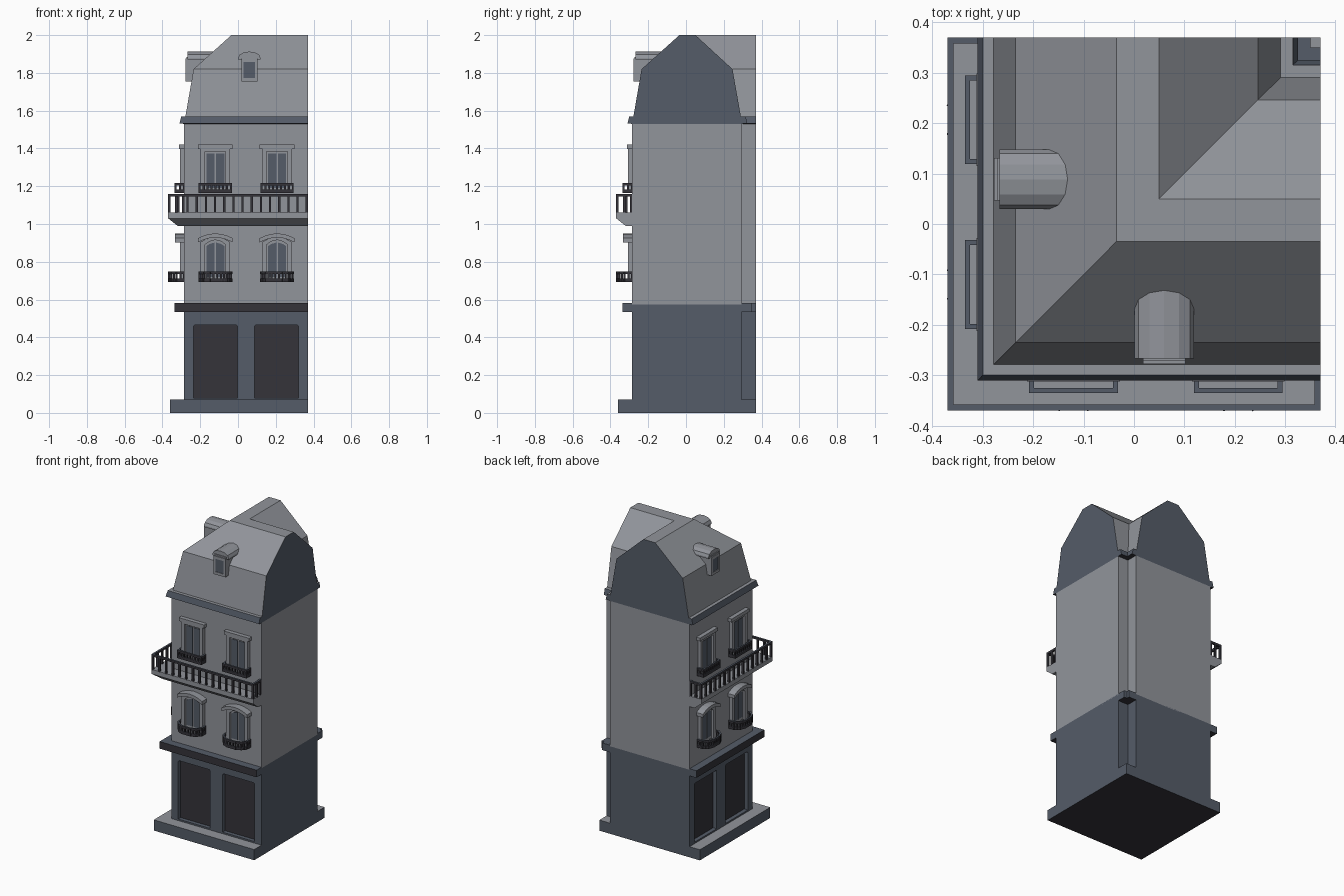
import bpy, bmesh, math
from mathutils import Vector

if "Cube" in bpy.data.objects:
    bpy.data.objects.remove(bpy.data.objects["Cube"])

END, WALL = 0.37, -0.285


def material(name, rgb):
    m = bpy.data.materials.new(name)
    m.diffuse_color = (*rgb, 1)
    m.use_nodes = True
    m.node_tree.nodes["Principled BSDF"].inputs["Base Color"].default_value = m.diffuse_color
    return m


GREY = material("light_stone", (0.285, 0.298, 0.327))
BLUE = material("slate_blue", (0.09, 0.107, 0.14))
BLACK = material("dark_iron", (0.035, 0.034, 0.042))


def prism(bm, pts, vec):
    a = [bm.verts.new(p) for p in pts]
    b = [bm.verts.new(Vector(p) + Vector(vec)) for p in pts]
    bm.faces.new(a)
    bm.faces.new(b[::-1])
    for i in range(len(a)):
        j = (i + 1) % len(a)
        bm.faces.new((a[i], b[i], b[j], a[j]))


def box(bm, x0, x1, y0, y1, z0, z1):
    prism(bm, [(x0, y0, z0), (x1, y0, z0), (x1, y1, z0), (x0, y1, z0)], (0, 0, z1 - z0))


def finish(name, bm, mats, rule=None, both=False, shift=0.0):
    # both: repeat the front geometry on the left street side by swapping x and y
    if both:
        new = bmesh.ops.duplicate(bm, geom=bm.verts[:] + bm.edges[:] + bm.faces[:])["geom"]
        for v in new:
            if isinstance(v, bmesh.types.BMVert):
                v.co = (v.co.y, v.co.x + shift, v.co.z)
        for f in new:
            if isinstance(f, bmesh.types.BMFace):
                f.normal_flip()
    bm.normal_update()
    bmesh.ops.recalc_face_normals(bm, faces=bm.faces[:])
    bm.normal_update()
    if rule:
        for f in bm.faces:
            f.material_index = rule(f.normal, f.calc_center_median())
    me = bpy.data.meshes.new(name)
    bm.to_mesh(me)
    bm.free()
    for m in mats:
        me.materials.append(m)
    ob = bpy.data.objects.new(name, me)
    bpy.context.collection.objects.link(ob)
    return ob


def sweep(name, profile, mats, rule=None):
    # run a closed (offset, z) profile round the L-shaped plan
    bm = bmesh.new()
    rows = [[bm.verts.new(p) for p in sec] for sec in (
        [(END, u, z) for u, z in profile],
        [(u, u, z) for u, z in profile],
        [(u, END, z) for u, z in profile])]
    n = len(profile)
    for a, b in zip(rows, rows[1:]):
        for i in range(n):
            j = (i + 1) % n
            bm.faces.new((a[i], a[j], b[j], b[i]))
    bm.faces.new(rows[0])
    bm.faces.new(rows[-1][::-1])
    return finish(name, bm, mats, rule)


def rect(u0, u1, z0, z1):
    return [(u0, z0), (u1, z0), (u1, z1), (u0, z1)]


# colour rules by face direction
def grey_top_black_bottom(n, c):
    return 1 if n.z > 0.9 else 2 if n.z < -0.9 else 0


def other_top(n, c):
    return 1 if n.z > 0.9 else 0


def end_blue(n, c):
    return 1 if max(n.x, n.y) > 0.99 and max(c.x, c.y) > 0.365 else 0


# plinth
bm = bmesh.new()
box(bm, -0.36, END, -0.36, END, 0, 0.07)
finish("plinth", bm, [BLUE, GREY, BLACK], grey_top_black_bottom)

# walls, bands and roof
ground = sweep("ground_floor", rect(WALL, 0.295, 0.06, 0.575), [BLUE])
sweep("upper_walls", rect(WALL, 0.295, 0.575, 1.53), [GREY])
sweep("shop_band", rect(-0.335, 0.35, 0.535, 0.582), [BLUE, BLACK],
      lambda n, c: 1 if min(n) < -0.9 else 0)
sweep("cornice", [(-0.28, 1.53), (-0.31, 1.532), (-0.30, 1.57), (0.315, 1.57),
                  (0.325, 1.532), (0.29, 1.53)], [BLUE, GREY, BLACK], grey_top_black_bottom)
sweep("mansard_roof", [(-0.28, 1.56), (-0.235, 1.82), (-0.035, 2.0), (0.05, 2.0),
                       (0.246, 1.82), (0.292, 1.56)], [GREY, BLUE], end_blue)
sweep("balcony_slab", [(-0.28, 0.99), (-0.32, 0.99), (-0.37, 1.03), (-0.37, 1.06),
                       (-0.28, 1.06)], [GREY])

# shop openings: recesses cut in the ground floor, dark panels at the back
cut, panel = bmesh.new(), bmesh.new()
for x0, x1 in ((-0.235, -0.003), (0.088, 0.32)):
    c = 0.007
    shape = [(x0, 0.08), (x1, 0.08), (x1, 0.465 - c), (x1 - c, 0.465), (x0 + c, 0.465), (x0, 0.465 - c)]
    prism(cut, [(x, -0.32, z) for x, z in shape], (0, 0.065, 0))
    prism(panel, [(x, -0.259, z) for x, z in shape], (0, 0.008, 0))
cutter = finish("opening_cutter", cut, [BLUE], both=True)
cutter.hide_render = True
cutter.hide_set(True)
mod = ground.modifiers.new("openings", "BOOLEAN")
mod.object = cutter
mod.solver = 'EXACT'
finish("shop_panels", panel, [BLACK], both=True)


# railings
def railing(bm, path, z0, z1, w, step, foot=0.0):
    for p, q in zip(path, path[1:]):
        p, q = Vector(p), Vector(q)
        d = (q - p).normalized()
        s = Vector((-d.y, d.x)) * w / 2
        e = d * w / 2
        quad = [p - e + s, q + e + s, q + e - s, p - e - s]
        prism(bm, [(v.x, v.y, z1 - 0.014) for v in quad], (0, 0, 0.014))
        if foot:
            prism(bm, [(v.x, v.y, z0) for v in quad], (0, 0, foot))
        n = max(1, round((q - p).length / step))
        for i in range(n + 1):
            m = p.lerp(q, i / n)
            box(bm, m.x - w / 2, m.x + w / 2, m.y - w / 2, m.y + w / 2, z0, z1 - 0.01)


bm = bmesh.new()
railing(bm, [(0.364, -0.29), (0.364, -0.364), (-0.364, -0.364)], 1.055, 1.16, 0.012, 0.0475)
finish("balcony_railing", bm, [BLACK, BLUE], other_top, True)


# windows
def curve(w, z, rise, n):
    return [(x, z + rise * (1 - (x / w) ** 2)) for x in (-w + 2 * w * i / n for i in range(n + 1))]


stone, glass, iron = bmesh.new(), bmesh.new(), bmesh.new()
FLAT = [(-.083, 0), (-.083, .045), (.083, .045), (.083, 0)]
BOW = [(-.083, 0), (-.083, .04), (-.062, .066), (-.03, .08), (.03, .08), (.062, .066), (.083, .04), (.083, 0)]
for zb, zt, rise, plan, deep in ((0.70, 0.905, 0.025, BOW, 0.048), (1.17, 1.40, 0.0, FLAT, 0.027)):
    n = 6 if rise else 1
    for cx in (-0.12, 0.207):
        def front(pts, d):
            return [(cx + x, WALL - d, z) for x, z in pts]

        # surround, casement and hood
        outer = [(-0.078, zb)] + curve(0.078, zt, rise, n) + [(0.078, zb)]
        inner = [(-0.055, zb)] + curve(0.055, zt - 0.015, rise, n) + [(0.055, zb)]
        for i in range(len(outer) - 1):
            prism(stone, front([outer[i], outer[i + 1], inner[i + 1], inner[i]], -0.01), (0, -0.032, 0))
        prism(stone, front(inner, -0.01), (0, -0.015, 0))
        low, high = curve(0.092, zt - 0.002, rise, n), curve(0.092, zt + 0.02, rise, n)
        for i in range(n):
            prism(stone, front([low[i], low[i + 1], high[i + 1], high[i]], -0.01), (0, -0.01 - deep, 0))
        # two glass leaves
        for s in (-1, 1):
            top = [(s * x, zt - 0.028 + rise * (1 - (x / 0.055) ** 2)) for x in (0.048, 0.03, 0.004)]
            prism(glass, front([(s * 0.048, zb + 0.02)] + top + [(s * 0.004, zb + 0.02)], 0.002), (0, -0.006, 0))
        railing(iron, [(cx + x, WALL - d) for x, d in plan], zb - 0.006, zb + 0.048, 0.01, 0.022, 0.018)
finish("window_surrounds", stone, [GREY], both=True)
finish("window_panes", glass, [BLUE], both=True)
finish("window_railings", iron, [BLACK, BLUE], other_top, True)

# dormers
body, pane = bmesh.new(), bmesh.new()
cx = 0.06
box(body, cx - 0.042, cx + 0.042, -0.272, -0.17, 1.755, 1.885)
arch = [(cx + 0.059 * math.cos(a), 1.88 + 0.033 * math.sin(a))
        for a in (math.pi * i / 6 for i in range(7))]
hood = [(cx + 0.059, 1.87)] + arch + [(cx - 0.059, 1.87)]
prism(body, [(x, -0.267, z) for x, z in hood], (0, 0.15, 0))
for x in (cx - 0.042, cx + 0.030):
    box(body, x, x + 0.012, -0.278, -0.27, 1.755, 1.87)
for z in (1.755, 1.858):
    box(body, cx - 0.042, cx + 0.042, -0.278, -0.27, z, z + 0.018)
box(pane, cx - 0.031, cx + 0.031, -0.275, -0.271, 1.773, 1.858)
finish("dormers", body, [GREY], both=True, shift=0.0285)
finish("dormer_panes", pane, [BLUE], both=True, shift=0.0285)
